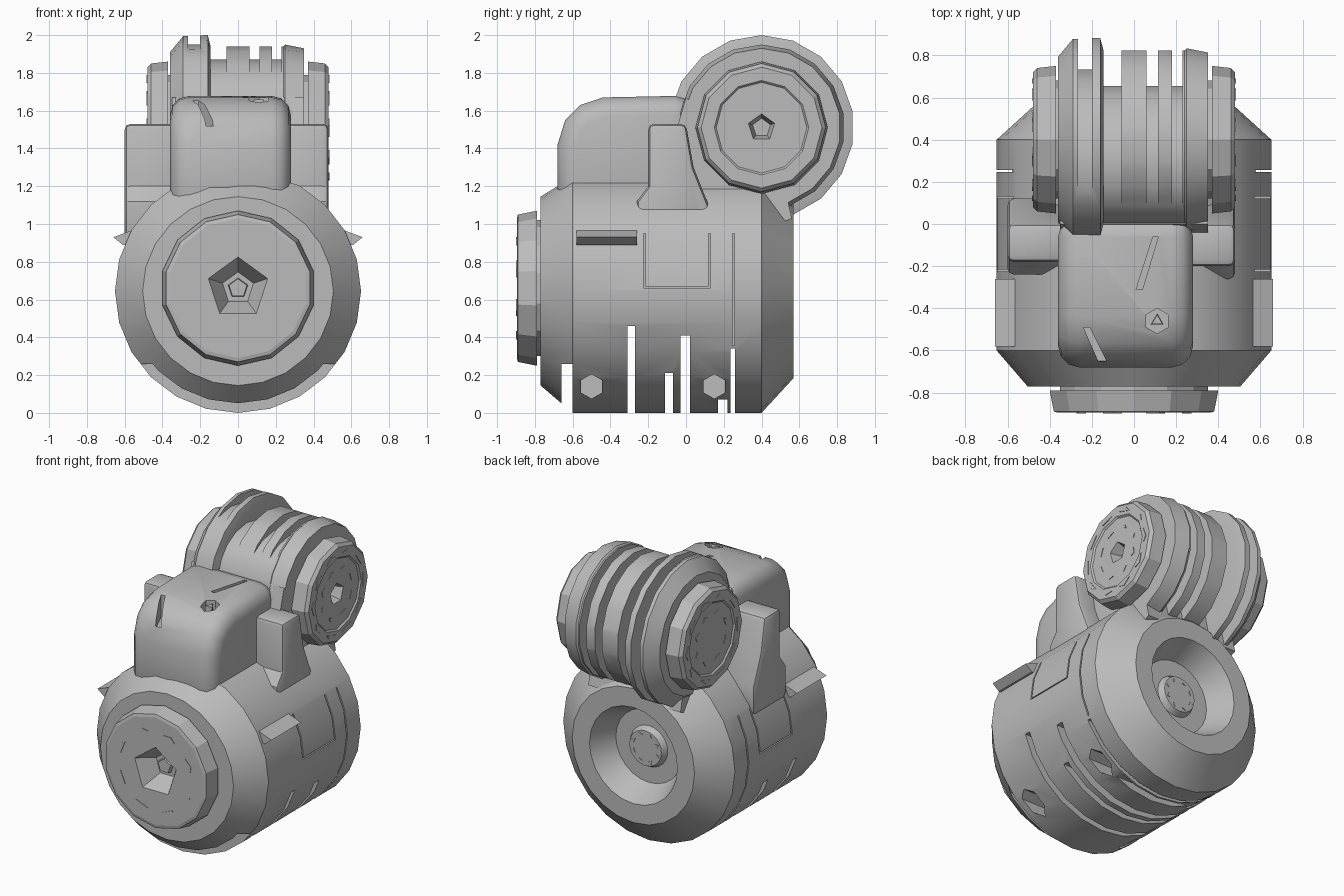
import bpy, bmesh, math
from math import sin, cos, pi

if "Cube" in bpy.data.objects:
    bpy.data.objects.remove(bpy.data.objects["Cube"])

grey = bpy.data.materials.new("plain_grey")
grey.use_nodes = True
grey.diffuse_color = (0.5, 0.5, 0.5, 1)
grey.node_tree.nodes["Principled BSDF"].inputs["Base Color"].default_value = (0.5, 0.5, 0.5, 1)


def place(axis, u, v, w):
    """u, v lie in the section plane, w runs along the axis."""
    return {"x": (w, u, v), "y": (u, w, v), "z": (u, v, w)}[axis]


def finish(name, bm):
    bmesh.ops.recalc_face_normals(bm, faces=bm.faces)
    mesh = bpy.data.meshes.new(name)
    bm.to_mesh(mesh)
    bm.free()
    mesh.materials.append(grey)
    obj = bpy.data.objects.new(name, mesh)
    bpy.context.collection.objects.link(obj)
    return obj


def activate(obj):
    bpy.ops.object.select_all(action="DESELECT")
    obj.select_set(True)
    bpy.context.view_layer.objects.active = obj


def smooth(obj, degrees=30):
    activate(obj)
    bpy.ops.object.shade_smooth_by_angle(angle=math.radians(degrees))


def lathe(name, axis, centre, profile, n):
    """Turn (position, radius) pairs about an axis; radius 0 closes the end."""
    bm = bmesh.new()
    rings = []
    for w, r in profile:
        count = n if r else 1
        rings.append([bm.verts.new(place(axis, centre[0] + r * sin(2 * pi * k / n),
                                         centre[1] + r * cos(2 * pi * k / n), w))
                      for k in range(count)])
    for a, b in zip(rings, rings[1:]):
        for k in range(n):
            j = (k + 1) % n
            corners = [a[k % len(a)], a[j % len(a)], b[j % len(b)], b[k % len(b)]]
            bm.faces.new(list(dict.fromkeys(corners)))
    return finish(name, bm)


def prism_into(bm, axis, points, lo, hi):
    a, b = [[bm.verts.new(place(axis, u, v, w)) for u, v in points] for w in (lo, hi)]
    bm.faces.new(a)
    bm.faces.new(b)
    for k in range(len(a)):
        j = (k + 1) % len(a)
        bm.faces.new((a[k], a[j], b[j], b[k]))


def prism(name, axis, points, lo, hi):
    bm = bmesh.new()
    prism_into(bm, axis, points, lo, hi)
    return finish(name, bm)


def box(name, x, y, z):
    return prism(name, "z", [(x[0], y[0]), (x[1], y[0]), (x[1], y[1]), (x[0], y[1])], *z)


def cut(obj, cutter):
    mod = obj.modifiers.new("cut", "BOOLEAN")
    mod.operation, mod.solver, mod.object = "DIFFERENCE", "EXACT", cutter
    activate(obj)
    bpy.ops.object.modifier_apply(modifier=mod.name)
    bpy.data.objects.remove(cutter)


def bevel(obj, width, segments, degrees):
    mod = obj.modifiers.new("bevel", "BEVEL")
    mod.width, mod.segments, mod.angle_limit = width, segments, math.radians(degrees)
    activate(obj)
    bpy.ops.object.modifier_apply(modifier=mod.name)


def slivers(name, axis, centre, w, r, count=8):
    """A ring of thin triangular plates on a disc face."""
    bm = bmesh.new()
    for k in range(count):
        a = 2 * pi * (k + 0.5) / count
        points = [(centre[0] + q * sin(a + t), centre[1] + q * cos(a + t))
                  for t, q in ((-0.18, r), (0.18, r), (0.04, r + 0.02))]
        prism_into(bm, axis, points, w - 0.003, w + 0.003)
    return finish(name, bm)


# Main body: a wide barrel lying front to back, recessed at the back
body = lathe("main_body", "y", (0, 0.645),
             [(-0.77, 0), (-0.77, 0.5), (-0.6, 0.645), (0.4, 0.645), (0.57, 0.46),
              (0.57, 0.33), (0.4, 0.25), (0.4, 0.14), (0.44, 0.12), (0.44, 0)], 24)
for v in body.data.vertices:
    v.co.x *= 1.01
    v.co.z = min(v.co.z, 1.25)

# Slots through the underside
for y0, y1, top in ((-0.66, -0.6, 0.26), (-0.31, -0.27, 0.46), (-0.11, -0.07, 0.21),
                    (-0.03, 0.02, 0.41), (0.17, 0.22, 0.07), (0.235, 0.26, 0.34)):
    cut(body, box("slot_cutter", (-1, 1), (y0, y1), (-0.1, top)))

for side in (-1, 1):
    # Hexagonal holes low on each side
    for y in (-0.5, 0.15):
        cut(body, lathe("hole_cutter", "x", (y, 0.14),
                        [(side * 0.25, 0), (side * 0.25, 0.065), (side * 0.7, 0.065), (side * 0.7, 0)], 6))
    # Seams around the side panel
    for y, z in (((-0.225, -0.215), (0.66, 0.95)), ((0.12, 0.13), (0.66, 0.95)),
                 ((-0.22, 0.125), (0.66, 0.668)), ((0.247, 0.257), (0.36, 0.95))):
        cut(body, box("seam_cutter", sorted((side * 0.54, side * 0.75)), y, z))
    # Pointed ledge above each side
    prism("side_ledge", "y", [(side * x, z) for x, z in
                              ((0.5, 0.99), (0.66, 0.93), (0.61, 0.89), (0.5, 0.89))], -0.58, -0.26)
smooth(body)

# Front plate with a five-sided socket
plate = lathe("front_plate", "y", (0, 0.66),
              [(-0.7, 0), (-0.7, 0.36), (-0.79, 0.36), (-0.79, 0.41), (-0.89, 0.39), (-0.895, 0.37), (-0.895, 0)], 14)
cut(plate, lathe("socket_cutter", "y", (0, 0.66),
                 [(-0.95, 0), (-0.95, 0.2), (-0.76, 0.08), (-0.76, 0)], 5))
lathe("front_bolt", "y", (0, 0.66), [(-0.74, 0), (-0.74, 0.06), (-0.8, 0.05), (-0.8, 0)], 5)
slivers("front_plate_marks", "y", (0, 0.66), -0.896, 0.27)
slivers("back_hub_marks", "y", (0, 0.645), 0.441, 0.09)

# Rounded hump on top
hump = prism("top_hump", "x", [(-0.68, 1.05), (-0.68, 1.42), (-0.64, 1.55), (-0.56, 1.63),
                               (-0.44, 1.67), (0.04, 1.68), (0.04, 1.05)], -0.36, 0.28)
bevel(hump, 0.1, 3, 50)
cut(hump, lathe("hex_cutter", "z", (0.11, -0.46),
                [(1.61, 0), (1.61, 0.06), (1.75, 0.06), (1.75, 0)], 6))
cut(hump, prism("slit_cutter", "z", [(0.01, -0.31), (0.04, -0.31), (0.115, -0.06), (0.09, -0.06)], 1.64, 1.75))
cut(hump, prism("front_slit_cutter", "z", [(-0.24, -0.49), (-0.21, -0.49), (-0.13, -0.65), (-0.17, -0.65)], 1.5, 1.75))
smooth(hump, 35)
lathe("hump_bolt", "z", (0.11, -0.46), [(1.6, 0), (1.6, 0.035), (1.66, 0.03), (1.66, 0)], 3)

# Shoulder brackets beside the hump
for name, x0, x1, y0 in (("right_bracket", -0.6, -0.3, -0.18), ("left_bracket", 0.22, 0.48, -0.2)):
    bracket = prism(name, "x", [(y0 - 0.06, 0.9), (y0 - 0.06, 1.12), (y0, 1.2), (y0, 1.53),
                                (0.0, 1.53), (0.04, 1.3), (0.12, 1.1), (0.12, 0.9)], x0, x1)
    bevel(bracket, 0.03, 2, 70)
    smooth(bracket)

# Cradle under the drum
cradle = prism("drum_cradle", "x", [(0, 1.67), (-0.05, 1.5), (-0.11, 1.3), (-0.08, 1.16), (0.05, 1.06),
                                    (0.2, 1.0), (0.42, 0.97), (0.56, 1.03), (0.5, 1.3), (0.2, 1.5)], -0.35, 0.35)
smooth(cradle)

# Drum lying left to right, with grooves that fade out at the front
hub = (0.4, 1.51)
drum = lathe("drum", "x", hub,
             [(-0.36, 0), (-0.36, 0.4), (-0.29, 0.485), (-0.16, 0.49), (-0.145, 0.43),
              (0.24, 0.43), (0.25, 0.44), (0.35, 0.42), (0.35, 0)], 18)
for x0, x1, r in ((-0.265, -0.2, 0.44), (-0.145, -0.06, 0.36), (0.06, 0.115, 0.36), (0.18, 0.23, 0.36)):
    cut(drum, lathe("groove_cutter", "x", (0.3, 1.51),
                    [(x0, r), (x0, 0.75), (x1, 0.75), (x1, r), (x0, r)], 18))
smooth(drum, 25)

# End discs of the drum
for name, side in (("right_end_disc", -1), ("left_end_disc", 1)):
    disc = lathe(name, "x", hub, [(side * x, r) for x, r in
                                  ((0.3, 0), (0.3, 0.28), (0.37, 0.28), (0.37, 0.35), (0.46, 0.34),
                                   (0.48, 0.32), (0.48, 0.25), (0.47, 0.24), (0.47, 0))], 12)
    if side > 0:
        cut(disc, lathe("end_socket_cutter", "x", hub,
                        [(0.55, 0), (0.55, 0.1), (0.4, 0.05), (0.4, 0)], 5))
    slivers(name + "_marks", "x", hub, side * 0.471, 0.16)
    slivers(name + "_rim_marks", "x", hub, side * 0.481, 0.27, 10)
